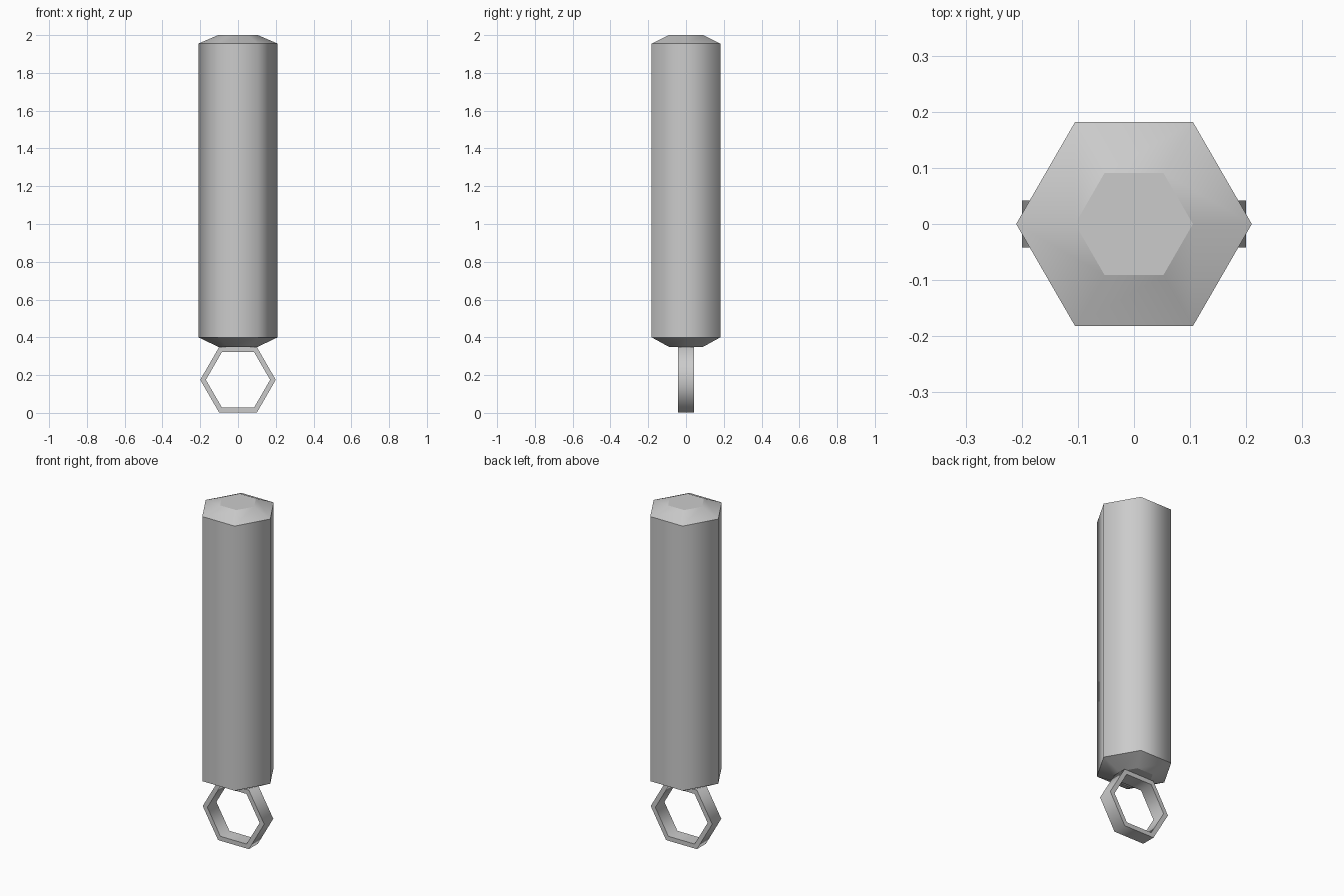
import bpy, bmesh, math

cube = bpy.data.objects.get("Cube")
if cube:
    bpy.data.objects.remove(cube, do_unlink=True)

SIDES = 6

grey = bpy.data.materials.new("plain grey")
grey.use_nodes = True
colour = (0.6, 0.6, 0.6, 1)
grey.diffuse_color = colour
grey.node_tree.nodes["Principled BSDF"].inputs["Base Color"].default_value = colour


def hexagon(bm, radius, place):
    """Ring of vertices; place maps flat (u, v) to a 3D point."""
    angles = [math.tau * i / SIDES for i in range(SIDES)]
    return [bm.verts.new(place(radius * math.cos(a), radius * math.sin(a))) for a in angles]


def bridge(bm, a, b, smooth):
    for i in range(SIDES):
        j = (i + 1) % SIDES
        bm.faces.new((a[i], a[j], b[j], b[i])).smooth = smooth


def mark_rims(bm, rings):
    for ring in rings:
        for i in range(SIDES):
            bm.edges.get((ring[i], ring[(i + 1) % SIDES])).smooth = False


def finish(bm, name):
    bmesh.ops.recalc_face_normals(bm, faces=bm.faces)
    mesh = bpy.data.meshes.new(name)
    bm.to_mesh(mesh)
    bm.free()
    mesh.materials.append(grey)
    obj = bpy.data.objects.new(name, mesh)
    bpy.context.collection.objects.link(obj)
    return obj


# Hexagonal bar with tapered ends, smooth around and sharp at the rims
bm = bmesh.new()
profile = [(0.105, 0.35), (0.21, 0.4), (0.21, 1.955), (0.105, 2.0)]
rings = [hexagon(bm, r, lambda u, v, z=z: (u, v, z)) for r, z in profile]
for low, high in zip(rings, rings[1:]):
    bridge(bm, low, high, True)
bm.faces.new(rings[0])
bm.faces.new(rings[-1])
mark_rims(bm, rings)
finish(bm, "hexagonal_bar")

# Hexagonal hanging ring below the bar
bm = bmesh.new()
section = [(0.2, -0.042), (0.2, 0.042), (0.17, 0.042), (0.17, -0.042)]
rings = [hexagon(bm, r, lambda u, v, y=y: (u, y, v + 0.175)) for r, y in section]
for k in range(4):
    bridge(bm, rings[k], rings[(k + 1) % 4], k % 2 == 0)
mark_rims(bm, rings)
finish(bm, "hanging_ring")
